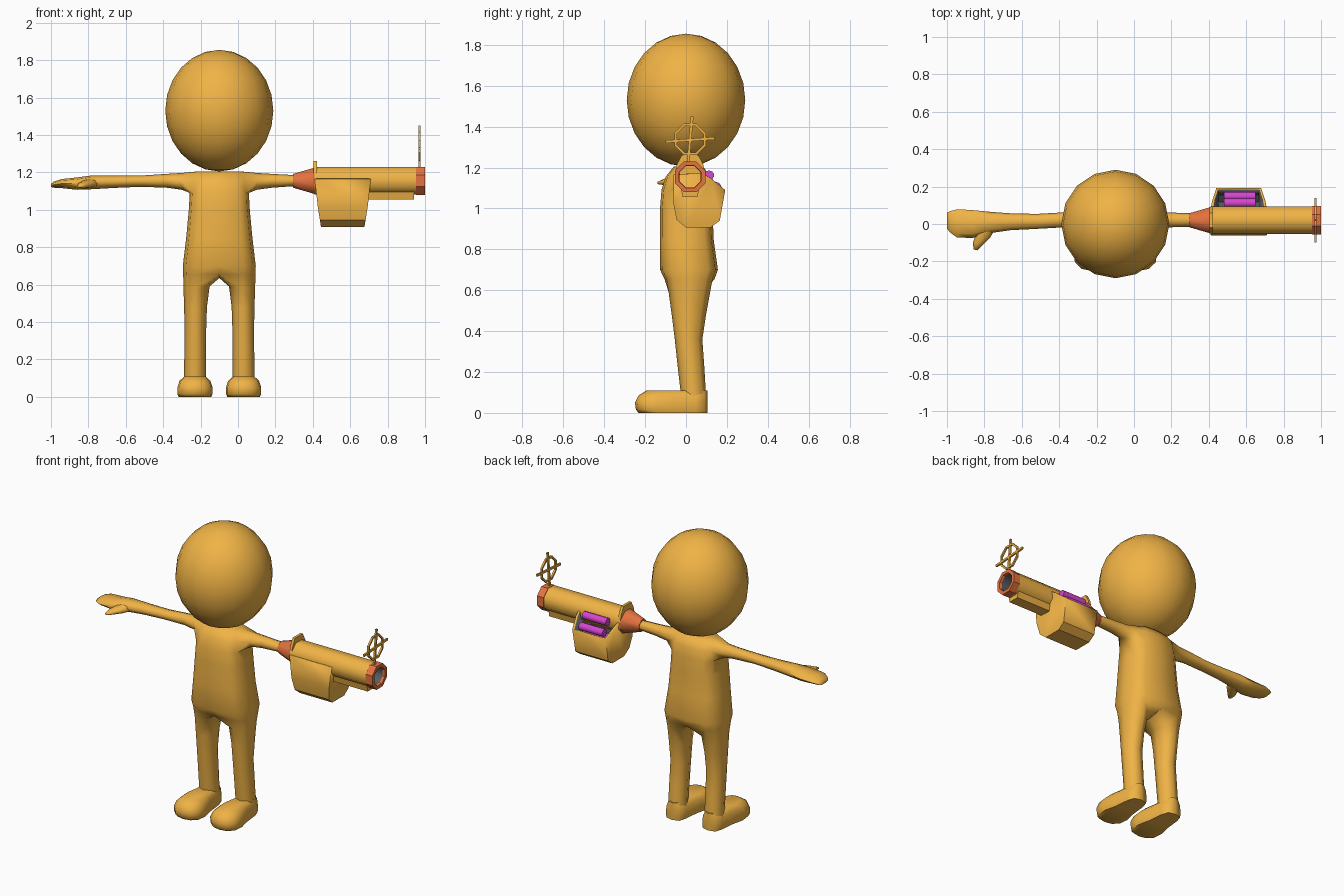
import bpy, bmesh
from math import sin, cos, radians, pi
from mathutils import Matrix, Vector

if "Cube" in bpy.data.objects:
    bpy.data.objects.remove(bpy.data.objects["Cube"])


def mat(name, r, g, b):
    m = bpy.data.materials.new(name)
    m.diffuse_color = (r, g, b, 1)
    m.use_nodes = True
    m.node_tree.nodes["Principled BSDF"].inputs["Base Color"].default_value = m.diffuse_color
    return m


GOLD = mat("gold", 0.87, 0.45, 0.06)
ORANGE = mat("orange", 0.78, 0.17, 0.05)
PINK = mat("magenta", 0.68, 0.06, 0.64)
DARK = mat("dark_grey", 0.10, 0.11, 0.12)
CX, AY, AZ = -0.1, 0.02, 1.155      # body centre line, gun axis


def finish(name, bm, material, angle=40):
    bmesh.ops.remove_doubles(bm, verts=bm.verts, dist=1e-5)
    bmesh.ops.recalc_face_normals(bm, faces=bm.faces)
    me = bpy.data.meshes.new(name)
    bm.to_mesh(me)
    bm.free()
    ob = bpy.data.objects.new(name, me)
    bpy.context.collection.objects.link(ob)
    me.materials.append(material)
    bpy.ops.object.select_all(action='DESELECT')
    ob.select_set(True)
    bpy.context.view_layer.objects.active = ob
    bpy.ops.object.shade_smooth_by_angle(angle=radians(angle))
    return ob


def face(bm, pts):
    bm.faces.new([bm.verts.new(p) for p in pts])


def skin(bm, rings, start=True, end=True, closed=True):
    n = len(rings[0])
    for a, b in zip(rings, rings[1:]):
        for j in range(n if closed else n - 1):
            k = (j + 1) % n
            face(bm, (a[j], a[k], b[k], b[j]))
    if start:
        face(bm, rings[0])
    if end:
        face(bm, rings[-1])


def loft(name, rings, material, angle=40, **kw):
    bm = bmesh.new()
    skin(bm, rings, **kw)
    return finish(name, bm, material, angle)


def xring(x, r, n=8, cy=AY, cz=AZ):
    # polygon round the x axis with flats on the top and sides
    k = r / cos(pi / n)
    return [(x, cy + k * cos(2 * pi * (i + .5) / n), cz + k * sin(2 * pi * (i + .5) / n))
            for i in range(n)]


def spow(v, p=0.6):
    return abs(v) ** p * (1 if v >= 0 else -1)


# Body: torso, legs and arms as one low-poly skin
TORSO = [(1.205, .115, -.06, .085), (1.155, .148, -.10, .115), (1.09, .158, -.12, .125),
         (1.0, .163, -.127, .13), (.85, .177, -.127, .135), (.70, .195, -.127, .156),
         (.655, .193, -.105, .140)]
LEG = [(.59, .122, .070, -.085, .118), (.48, .127, .061, -.07, .098), (.36, .128, .058, -.055, .08),
       (.22, .129, .058, -.04, .09), (.05, .13, .060, -.02, .10)]
SHOULDER = [(.20, .021, .046, 1.152, .045), (.28, .022, .040, 1.155, .037)]
ARMS = {1: [(.41, .021, .036, 1.156, .029)],
        -1: [(.42, .014, .040, 1.153, .030), (.56, .012, .045, 1.150, .033),
             (.68, .008, .058, 1.147, .037), (.76, 0, .074, 1.140, .033),
             (.845, .003, .076, 1.140, .024), (.885, .012, .056, 1.134, .016),
             (.90, .018, .042, 1.130, .008)]}
bm = bmesh.new()
for s in (1, -1):
    rows = []
    for z, w, f, b in TORSO:
        rows.append([(CX + s * w * spow(max(0, round(cos(radians(a)), 6))),
                      (f + b) / 2 + (b - f) / 2 * spow(sin(radians(a))), z)
                     for a in range(-90, 91, 30)])
    for i in range(len(rows) - 1):
        for j in range(6):
            if not (i < 2 and j in (2, 3)):
                a, b = rows[i], rows[i + 1]
                face(bm, (a[j], a[j + 1], b[j + 1], b[j]))
    face(bm, rows[0])
    rings = [rows[-1] + [(CX, .018, .635)]]
    for z, off, rx, f, b in LEG:
        rings.append([(CX + s * (off + rx * cos(radians(a))),
                       (f + b) / 2 + (b - f) / 2 * sin(radians(a)), z)
                      for a in range(-135, 181, 45)])
    skin(bm, rings, start=False)
    t, m, l = rows[:3]
    rings = [[t[2], t[3], t[4], m[4], l[4], l[3], l[2], m[2]]]
    for off, cy, ry, cz, rz in SHOULDER + ARMS[s]:
        rings.append([(CX + s * off, cy + ry * cos(radians(135 - 45 * k)),
                       cz + rz * sin(radians(135 - 45 * k))) for k in range(8)])
    skin(bm, rings, start=False)
finish("body", bm, GOLD, 75)

# Thumb
path = [(-.785, -.01, 1.143, .045), (-.805, -.06, 1.138, .038), (-.835, -.105, 1.130, .026),
        (-.848, -.138, 1.125, .010)]
loft("thumb", [[(x + r * cos(k * pi / 4), y - .25 * r * cos(k * pi / 4), z + .6 * r * sin(k * pi / 4))
                for k in range(8)] for x, y, z, r in path], GOLD, 75)

# Feet
half = [(0, .105), (.048, .092), (.064, .045), (.075, -.06), (.094, -.14), (.086, -.205), (.05, -.24), (0, -.25)]
outline = half + [(-x, y) for x, y in half[-2:0:-1]]
for s, side in ((1, "right"), (-1, "left")):
    loft(side + "_foot", [[(CX + s * .13 + x * sx, .105 - (.105 - y) * sy, z) for x, y in outline]
                          for z, sx, sy in ((0, .93, .95), (.015, 1, .985), (.05, 1, 1),
                                            (.085, .88, .95), (.11, .6, .84))], GOLD, 60)

# Head
bm = bmesh.new()
bmesh.ops.create_uvsphere(bm, u_segments=16, v_segments=12, radius=1,
                          matrix=Matrix.Translation((CX, 0, 1.53)) @ Matrix.Diagonal((.289, .29, .325, 1)))
finish("head", bm, GOLD, 80)

# Gun barrel, cuff, muzzle and bore
loft("cuff", [xring(.295, .037), xring(.412, .071)], ORANGE, 50)
loft("barrel", [xring(.408, .073), xring(.952, .073)], GOLD, 50, end=False)
loft("muzzle", [xring(.95, .071), xring(.953, .075), xring(1, .075), xring(1, .054), xring(.985, .052)],
     ORANGE, 30, start=False, end=False)
loft("bore", [xring(.99, .053), xring(.65, .053)], DARK, 50, start=False, end=False)
loft("bore_end", [xring(.66, .055), xring(.65, .055)], GOLD)

# Rail under the barrel and rear sight
loft("under_rail", [[(x, AY + y, z) for y, z in ((-.045, 1.10), (-.036, 1.055), (.036, 1.055), (.045, 1.10))]
                    for x in (.68, .94)], GOLD, 30)
loft("rear_sight", [[(x, AY + y, z) for y, z in ((-.07, 1.19), (-.065, 1.215), (-.04, 1.262), (.04, 1.262),
                                                 (.065, 1.215), (.07, 1.19))] for x in (.405, .422)], GOLD, 30)

# Open ammunition box, dark on the inside
wall = [(-.06, 1.165, 0), (-.061, 1.02, .016), (-.046, .945, .028), (0, .907, .034), (.12, .907, .034),
        (.165, .94, .033), (.192, 1.09, .03)]
lid = [(.125, 1.145, .008), (.085, 1.17, 0), (.03, 1.17, 0)]


def end(pts, s):
    return [(.56 + s * (.15 - t), y, z) for y, z, t in pts]


bm = bmesh.new()
skin(bm, [end(wall, -1), end(wall, 1)], start=False, end=False, closed=False)
for s in (1, -1):
    face(bm, end(wall + lid, s))
box = finish("ammo_box", bm, GOLD, 30)
box.data.materials.append(DARK)
# turn the shell outward using its lowest face
low = min(box.data.polygons, key=lambda p: p.center.z)
if low.normal.z > 0:
    box.data.flip_normals()
sol = box.modifiers.new("wall", 'SOLIDIFY')
sol.thickness = .014
sol.offset = -1
sol.material_offset = 1
sol.material_offset_rim = 0

# Shells in the box
for i, (y, z) in enumerate(((.113, 1.162), (.148, 1.105), (.105, 1.06))):
    loft("shell_%d" % (i + 1), [xring(.48, .023, 10, y, z), xring(.65, .023, 10, y, z)], PINK, 50)

# Front crosshair sight, slightly skewed
bm = bmesh.new()


def hoop(x, r):
    return [(x, AY + r * cos(k * pi / 4 + pi / 8), 1.338 + r * sin(k * pi / 4 + pi / 8)) for k in range(8)]


skin(bm, [hoop(.964, .083), hoop(.976, .083), hoop(.976, .070), hoop(.964, .070), hoop(.964, .083)],
     start=False, end=False)
for size, tilt in (((.011, .24, .014), 4), ((.011, .014, .23), -5)):
    bmesh.ops.create_cube(bm, size=1, matrix=Matrix.Translation((.97, AY, 1.335)) @
                          Matrix.Rotation(radians(tilt), 4, 'X') @ Matrix.Diagonal((*size, 1)))
finish("crosshair_sight", bm, GOLD, 30)
